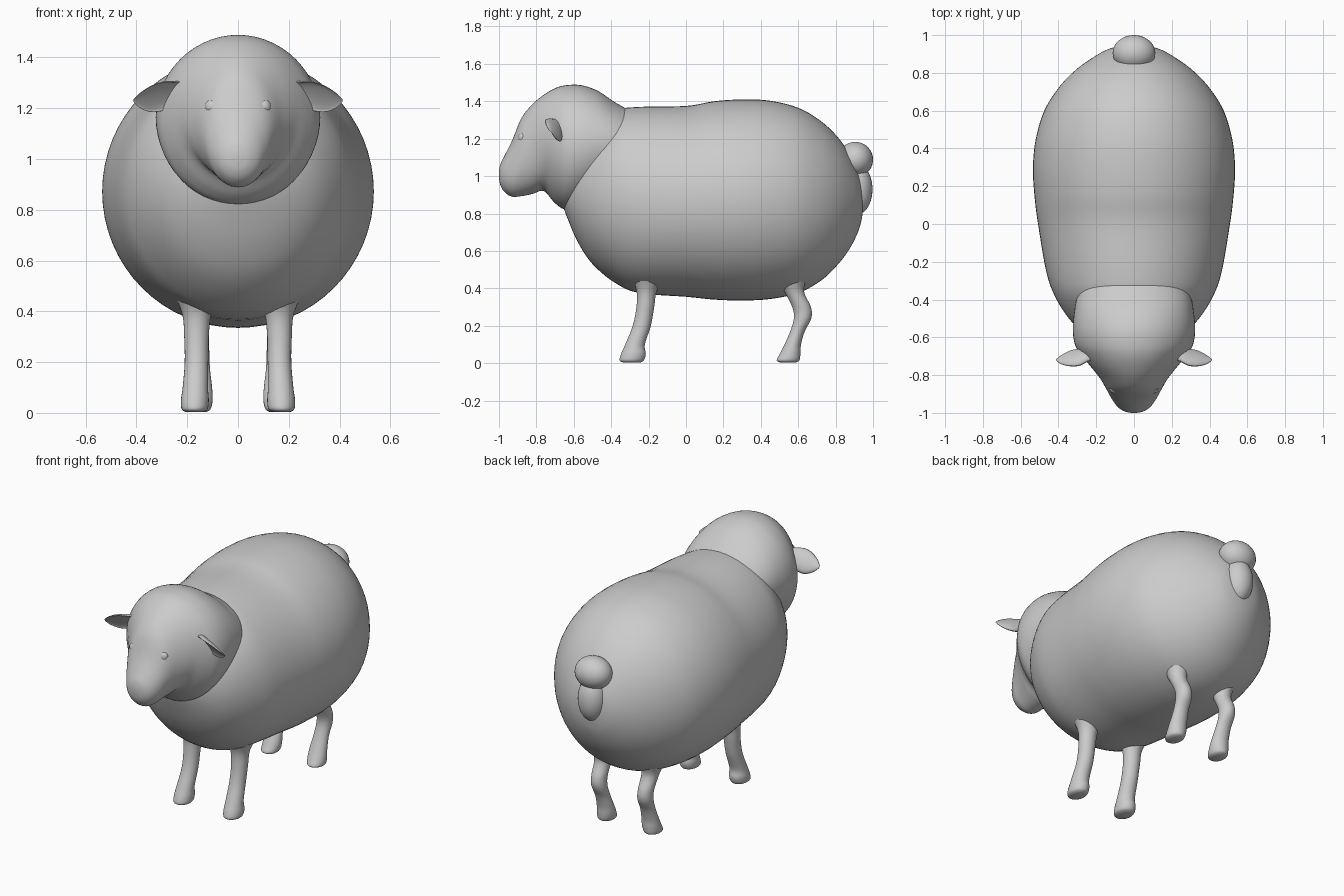
import bpy, bmesh, math
from mathutils import Vector

if "Cube" in bpy.data.objects:
    bpy.data.objects.remove(bpy.data.objects["Cube"])


def spline(rows, steps=5):
    """Catmull-Rom interpolation of section rows."""
    out = []
    for i in range(len(rows) - 1):
        p0, p1 = rows[max(i - 1, 0)], rows[i]
        p2, p3 = rows[i + 1], rows[min(i + 2, len(rows) - 1)]
        for s in range(steps):
            t = s / steps
            out.append([0.5 * (2 * b + (c - a) * t + (2 * a - 5 * b + 4 * c - d) * t * t
                               + (3 * b - a - 3 * c + d) * t ** 3)
                        for a, b, c, d in zip(p0, p1, p2, p3)])
    return out + [list(rows[-1])]


def loft(name, rows, u, v, sides=48, dent=1.0, mirror=False):
    """Skin elliptical sections (cx, cy, cz, a, b); dent < 0 hollows the +v side."""
    u, v = Vector(u).normalized(), Vector(v).normalized()
    bm = bmesh.new()
    rings = []
    for cx, cy, cz, a, b in spline(rows):
        ring = []
        for k in range(sides):
            t = 2 * math.pi * k / sides
            s = math.sin(t) * (dent if math.sin(t) > 0 else 1)
            ring.append(bm.verts.new(Vector((cx, cy, cz)) + u * a * math.cos(t) + v * b * s))
        rings.append(ring)
    for r0, r1 in zip(rings, rings[1:]):
        for k in range(sides):
            j = (k + 1) % sides
            bm.faces.new((r0[k], r0[j], r1[j], r1[k]))
    for ring in (rings[0], rings[-1]):
        bm.faces.new(ring)
    bmesh.ops.recalc_face_normals(bm, faces=bm.faces)
    return finish(name, bm, mirror)


def ball(name, loc, radii, mirror=False):
    bm = bmesh.new()
    bmesh.ops.create_uvsphere(bm, u_segments=32, v_segments=20, radius=1)
    for p in bm.verts:
        p.co = Vector([c + r * q for c, r, q in zip(loc, radii, p.co)])
    return finish(name, bm, mirror)


def finish(name, bm, mirror):
    me = bpy.data.meshes.new(name)
    bm.to_mesh(me)
    bm.free()
    me.polygons.foreach_set("use_smooth", [True] * len(me.polygons))
    ob = bpy.data.objects.new(name, me)
    bpy.context.collection.objects.link(ob)
    if mirror:
        ob.modifiers.new("Mirror", 'MIRROR').use_mirror_merge = False
    return ob


def along_y(rows):
    """(y, top, bottom, half width) -> sections"""
    return [(0, y, (t + b) / 2, w, (t - b) / 2) for y, t, b, w in rows]


def along_z(rows):
    """(z, y0, y1, x0, x1) -> sections"""
    return [((x0 + x1) / 2, (y0 + y1) / 2, z, (x1 - x0) / 2, (y1 - y0) / 2)
            for z, y0, y1, x0, x1 in rows]


X, Y, Z = (1, 0, 0), (0, 1, 0), (0, 0, 1)

# Woolly barrel body
loft("body", along_y([
    (-.67, .95, .88, .03), (-.64, 1.03, .79, .15), (-.58, 1.15, .65, .26),
    (-.50, 1.26, .53, .345), (-.38, 1.35, .43, .42), (-.25, 1.37, .375, .465),
    (0, 1.375, .355, .508), (.15, 1.40, .34, .527), (.30, 1.41, .335, .535),
    (.45, 1.403, .343, .52), (.60, 1.365, .375, .475), (.72, 1.295, .44, .40),
    (.81, 1.21, .525, .315), (.88, 1.11, .62, .22), (.93, 1.0, .73, .125),
    (.95, .89, .84, .02)]), X, Z, 64)

# Head: round wool cap running into the muzzle
loft("head", along_y([
    (-.28, 1.34, 1.0, .26), (-.38, 1.395, .95, .30), (-.47, 1.455, .89, .317),
    (-.56, 1.486, .84, .324), (-.64, 1.486, .82, .312), (-.70, 1.47, .855, .275),
    (-.76, 1.435, .92, .225), (-.82, 1.385, .905, .178), (-.88, 1.31, .893, .143),
    (-.93, 1.19, .89, .115), (-.97, 1.11, .915, .085), (-.992, 1.065, .95, .05),
    (-1.0, 1.03, .99, .015)]), X, Z, 56)

# Eyes and nostril wings
ball("eyes", (.1, -.872, 1.205), (.03, .026, .03), True)
ball("nostrils", (.04, -.965, 1.015), (.028, .024, .02), True)

# Hollow leaf-shaped ears
loft("ears", [
    (.19, -.69, 1.275, .03, .03), (.24, -.70, 1.265, .045, .035),
    (.29, -.71, 1.248, .068, .035), (.34, -.715, 1.236, .064, .028),
    (.385, -.72, 1.23, .037, .016), (.412, -.72, 1.23, .006, .004)],
    (0, .6, -.8), (0, -.8, -.6), 28, -.35, True)

# Legs
loft("front_legs", along_z([
    (.48, -.30, -.10, .07, .26), (.39, -.265, -.155, .105, .22),
    (.30, -.265, -.17, .115, .212), (.20, -.285, -.188, .117, .21),
    (.10, -.325, -.22, .118, .218), (.05, -.347, -.215, .115, .225),
    (.015, -.355, -.225, .12, .222), (.003, -.335, -.245, .14, .205)]),
    X, Y, 28, mirror=True)
loft("hind_legs", along_z([
    (.48, .47, .66, .08, .25), (.39, .522, .63, .11, .215),
    (.30, .568, .668, .115, .205), (.24, .577, .67, .113, .203),
    (.17, .557, .635, .11, .2), (.10, .527, .615, .102, .205),
    (.05, .502, .612, .1, .21), (.015, .485, .606, .108, .208),
    (.003, .505, .585, .125, .19)]), X, Y, 28, mirror=True)

# Two-lobed tail
ball("tail_top", (0, .905, 1.088), (.113, .095, .095))
ball("tail_lower", (0, .915, .93), (.085, .082, .135))
